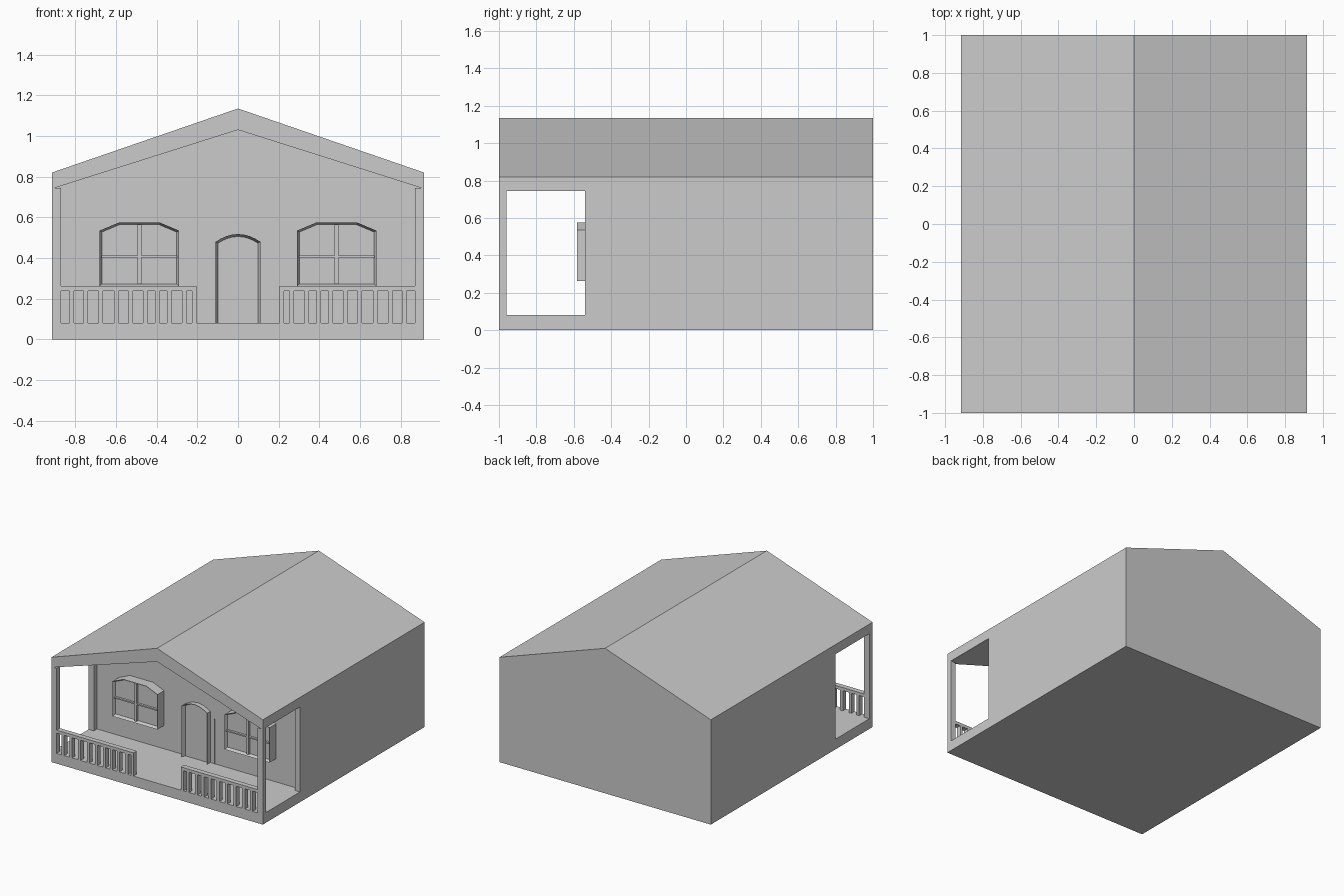
import bpy, bmesh
from mathutils import Vector

if "Cube" in bpy.data.objects:
    bpy.data.objects.remove(bpy.data.objects["Cube"])


def prism(name, pts, y0, y1, inset=0, recess=0):
    """Extrude an x-z outline from y0 to y1; optionally inset and sink the front."""
    bm = bmesh.new()
    front = bm.faces.new([bm.verts.new((x, y0, z)) for x, z in pts])
    ext = bmesh.ops.extrude_face_region(bm, geom=[front], use_keep_orig=True)
    moved = [g for g in ext["geom"] if isinstance(g, bmesh.types.BMVert)]
    bmesh.ops.translate(bm, verts=moved, vec=Vector((0, y1 - y0, 0)))
    bmesh.ops.recalc_face_normals(bm, faces=bm.faces)
    if inset:
        front = min(bm.faces, key=lambda f: f.calc_center_median().y)
        bmesh.ops.inset_region(bm, faces=[front], thickness=inset, use_even_offset=True)
        front = min((f for f in bm.faces if len(f.verts) == len(pts)),
                    key=lambda f: f.calc_center_median().y)
        bmesh.ops.translate(bm, verts=front.verts[:], vec=Vector((0, recess, 0)))
    mesh = bpy.data.meshes.new(name)
    bm.to_mesh(mesh)
    bm.free()
    ob = bpy.data.objects.new(name, mesh)
    bpy.context.collection.objects.link(ob)
    return ob


def box(name, x0, x1, y0, y1, z0, z1):
    return prism(name, [(x0, z0), (x1, z0), (x1, z1), (x0, z1)], y0, y1)


def cut(ob, cutter):
    cutter.hide_render = True
    mod = ob.modifiers.new("cut", "BOOLEAN")
    mod.operation = "DIFFERENCE"
    mod.solver = "EXACT"
    mod.object = cutter
    bpy.context.view_layer.objects.active = ob
    bpy.ops.object.modifier_apply(modifier=mod.name)
    bpy.data.objects.remove(cutter)


# House block with gable roof, porch hollowed out of the front
W, FLOOR, BEAM, WALL = 0.915, 0.08, 0.745, -0.5
house = prism("house_shell", [(-W, 0), (W, 0), (W, 0.82), (0, 1.135), (-W, 0.82)], -1, 1)
cut(house, prism("porch_cutter", [(-0.87, FLOOR), (0.87, FLOOR), (0.87, BEAM), (0.90, BEAM),
                                  (0, 1.03), (-0.90, BEAM), (-0.87, BEAM)], -1.1, WALL))
cut(house, box("side_opening_cutter", -2, 2, -0.96, -0.54, FLOOR, BEAM))

# Arched door with recessed leaf, and the thin strip beside it
arch = [(0.11 - 0.0275 * i, 0.48 + 0.038 * (1 - (1 - i / 4) ** 2)) for i in range(9)]
prism("door", [(-0.11, 0.068), (0.11, 0.068)] + arch, -0.54, WALL, 0.012, 0.03)
box("door_side_strip", 0.146, 0.149, -0.505, WALL, FLOOR, 0.43)

baluster_x = [0.216, 0.265, 0.338, 0.397, 0.456, 0.527, 0.598, 0.674, 0.748, 0.816]
for side, s in (("left", -1), ("right", 1)):
    # Window: framed recess with crossing glazing bars
    c = s * 0.485
    prism(f"window_{side}", [(c - 0.195, 0.262), (c + 0.195, 0.262), (c + 0.195, 0.535),
                             (c + 0.1, 0.575), (c - 0.1, 0.575), (c - 0.195, 0.535)],
          -0.582, WALL, 0.011, 0.025)
    box(f"window_bar_vertical_{side}", c - 0.01, c + 0.01, -0.575, -0.555, 0.272, 0.565)
    box(f"window_bar_horizontal_{side}", c - 0.185, c + 0.185, -0.574, -0.555, 0.402, 0.412)

    # Porch railing: top rail and balusters
    x0, x1 = sorted((s * 0.205, s * 0.87))
    box(f"top_rail_{side}", x0, x1, -1, -0.96, 0.238, 0.262)
    for i, x in enumerate(baluster_x):
        box(f"baluster_{side}_{i}", s * x - 0.011, s * x + 0.011, -1, -0.96, FLOOR, 0.238)
